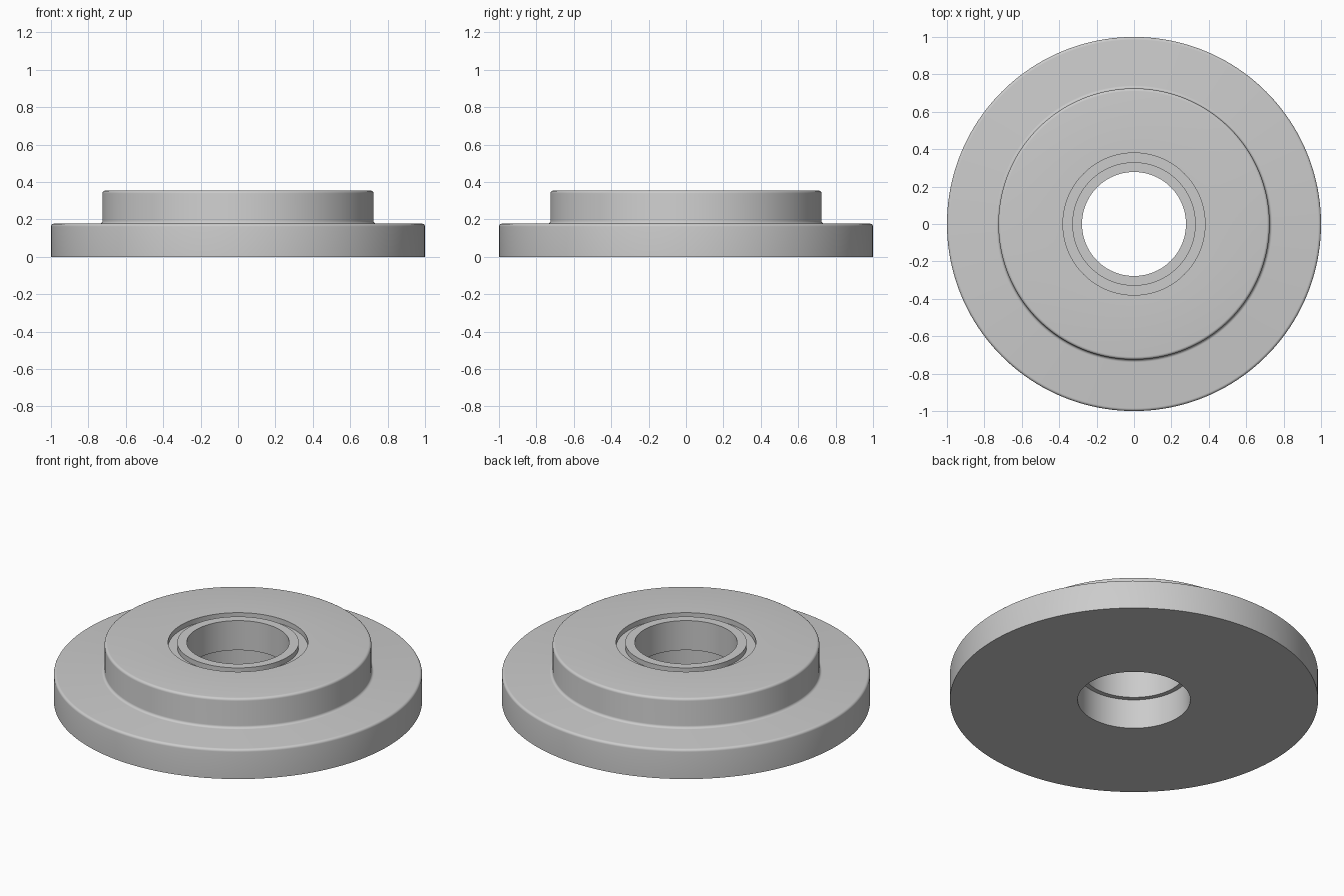
import bpy
import bmesh
from math import cos, sin, radians, pi
from mathutils import Matrix, Vector

SEGMENTS = 160

cube = bpy.data.objects.get("Cube")
if cube:
    bpy.data.objects.remove(cube, do_unlink=True)

# Plain grey material
grey = bpy.data.materials.new("plain grey")
grey.use_nodes = True
colour = (0.6, 0.6, 0.6, 1)
grey.diffuse_color = colour
grey.node_tree.nodes["Principled BSDF"].inputs["Base Color"].default_value = colour


def arc(r, z, radius, start, end, steps=5):
    """Points of a fillet centred on (r, z)."""
    angles = [radians(start + (end - start) * i / steps) for i in range(steps + 1)]
    return [(r + radius * cos(a), z + radius * sin(a)) for a in angles]


def lathe(name, profile):
    """Turn a closed (radius, height) profile around the z axis."""
    bm = bmesh.new()
    rings = []
    for i in range(SEGMENTS):
        turn = Matrix.Rotation(2 * pi * i / SEGMENTS, 3, "Z")
        rings.append([bm.verts.new(turn @ Vector((r, 0, z))) for r, z in profile])
    count = len(profile)
    for i, ring in enumerate(rings):
        after = rings[(i + 1) % SEGMENTS]
        for j in range(count):
            k = (j + 1) % count
            bm.faces.new((ring[j], after[j], after[k], ring[k]))
    bmesh.ops.recalc_face_normals(bm, faces=bm.faces)
    mesh = bpy.data.meshes.new(name)
    bm.to_mesh(mesh)
    bm.free()
    mesh.materials.append(grey)
    obj = bpy.data.objects.new(name, mesh)
    bpy.context.collection.objects.link(obj)
    bpy.ops.object.select_all(action="DESELECT")
    obj.select_set(True)
    bpy.context.view_layer.objects.active = obj
    bpy.ops.object.shade_smooth_by_angle(angle=radians(30))
    return obj


flange_top, hub_top = 0.177, 0.354
hub_r, bore, counterbore = 0.725, 0.278, 0.306
fillet = 0.015
groove_in, groove_out, groove_floor = 0.33, 0.38, 0.324

# Stepped flange: base disc, hub, ring groove, lip and stepped bore
profile = [(counterbore, 0), (1, 0)]
profile += arc(1 - fillet, flange_top - fillet, fillet, 0, 90)
profile += arc(hub_r + fillet, flange_top + fillet, fillet, 270, 180)
profile += arc(hub_r - fillet, hub_top - fillet, fillet, 0, 90)
profile += [(groove_out, hub_top), (groove_out, groove_floor),
            (groove_in, groove_floor), (groove_in, hub_top),
            (bore, hub_top), (bore, flange_top), (counterbore, flange_top)]
lathe("stepped_flange", profile)
